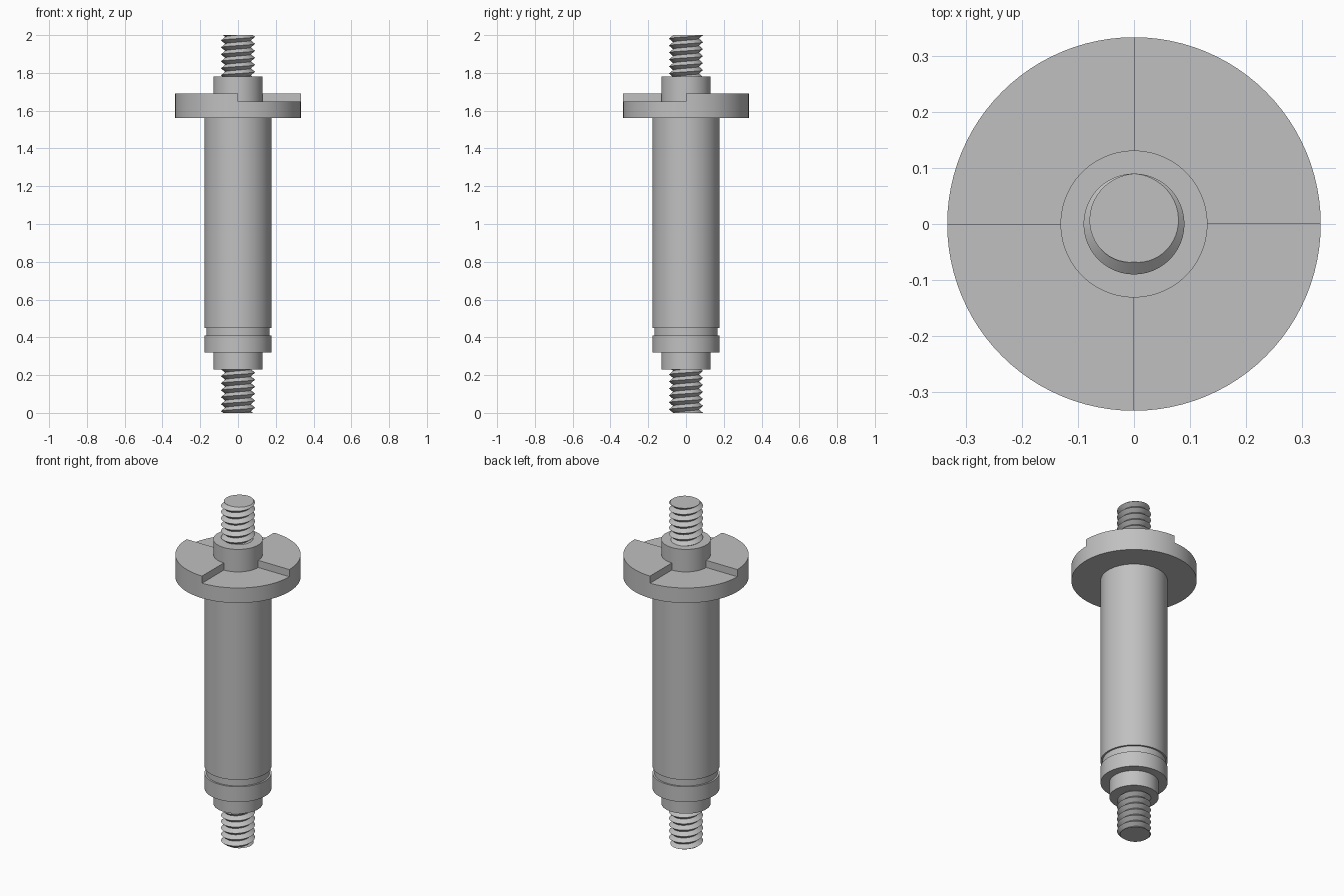
import bpy
import bmesh
from math import cos, sin, pi, radians

cube = bpy.data.objects.get("Cube")
if cube:
    bpy.data.objects.remove(cube, do_unlink=True)

steel = bpy.data.materials.new("brushed_grey")
steel.use_nodes = True
grey = (0.53, 0.53, 0.53, 1)
steel.diffuse_color = grey
steel.node_tree.nodes["Principled BSDF"].inputs["Base Color"].default_value = grey

SEGMENTS = 96


def finish(bm, name):
    bmesh.ops.recalc_face_normals(bm, faces=bm.faces[:])
    mesh = bpy.data.meshes.new(name)
    bm.to_mesh(mesh)
    bm.free()
    mesh.materials.append(steel)
    obj = bpy.data.objects.new(name, mesh)
    bpy.context.collection.objects.link(obj)
    bpy.ops.object.select_all(action='DESELECT')
    obj.select_set(True)
    bpy.context.view_layer.objects.active = obj
    bpy.ops.object.shade_smooth_by_angle(angle=radians(30))
    return obj


def lathe(profile, closed=False):
    """Turn (radius, height) points round z; open profiles get end caps."""
    bm = bmesh.new()
    rings = [[bm.verts.new((r * cos(2 * pi * i / SEGMENTS), r * sin(2 * pi * i / SEGMENTS), z))
              for i in range(SEGMENTS)] for r, z in profile]
    pairs = list(zip(rings, rings[1:]))
    if closed:
        pairs.append((rings[-1], rings[0]))
    else:
        bm.faces.new(rings[0])
        bm.faces.new(rings[-1])
    for a, b in pairs:
        for i in range(SEGMENTS):
            j = (i + 1) % SEGMENTS
            bm.faces.new((a[i], a[j], b[j], b[i]))
    return bm


def thread(name, low, high, end, pitch=0.037, root=0.068, crest=0.09):
    """V-shaped helical thread, trimmed flat at both heights."""
    bm = bmesh.new()
    steps = 48
    turns = int((high - low) / pitch) + 4
    base = end - 0.75 * pitch
    while base > low - 1.5 * pitch:
        base -= pitch
    previous = None
    for i in range(turns * steps + 1):
        angle = 2 * pi * i / steps
        z = base + pitch * i / steps
        rung = [bm.verts.new((r * cos(angle), r * sin(angle), z + dz))
                for r, dz in ((root, 0), (crest, pitch / 2), (root, pitch))]
        if previous:
            for k in range(2):
                bm.faces.new((previous[k], rung[k], rung[k + 1], previous[k + 1]))
        previous = rung
    bmesh.ops.remove_doubles(bm, verts=bm.verts[:], dist=0.0001)
    # Trim each end and close it with a flat face
    for height, direction in ((low, -1), (high, 1)):
        cut = bmesh.ops.bisect_plane(bm, geom=bm.verts[:] + bm.edges[:] + bm.faces[:],
                                     plane_co=(0, 0, height), plane_no=(0, 0, direction),
                                     clear_outer=True)
        rim = [e for e in cut["geom_cut"] if isinstance(e, bmesh.types.BMEdge) and e.is_boundary]
        bmesh.ops.holes_fill(bm, edges=rim, sides=0)
    return finish(bm, name)


# Stepped shaft with its collars and retaining groove
collar, body, groove = 0.131, 0.178, 0.168
finish(lathe([(collar, 0.23), (collar, 0.32), (body, 0.32), (body, 0.41),
              (groove, 0.41), (groove, 0.45), (body, 0.45), (body, 1.6),
              (collar, 1.6), (collar, 1.78)]), "stepped_shaft")

# Flange disc, with two opposite quadrants raised
bm = lathe([(0.12, 1.56), (0.333, 1.56), (0.333, 1.648), (0.12, 1.648)], closed=True)
raised = []
for face in bm.faces:
    c = face.calc_center_median()
    if c.z > 1.64 and c.x * c.y > 0:
        raised.append(face)
result = bmesh.ops.extrude_face_region(bm, geom=raised)
bmesh.ops.translate(bm, vec=(0, 0, 0.042),
                    verts=[v for v in result["geom"] if isinstance(v, bmesh.types.BMVert)])
finish(bm, "flange")

# Threaded ends, sunk slightly into the collars
thread("upper_thread", 1.77, 2.0, 2.0)
thread("lower_thread", 0.0, 0.24, 0.0)
